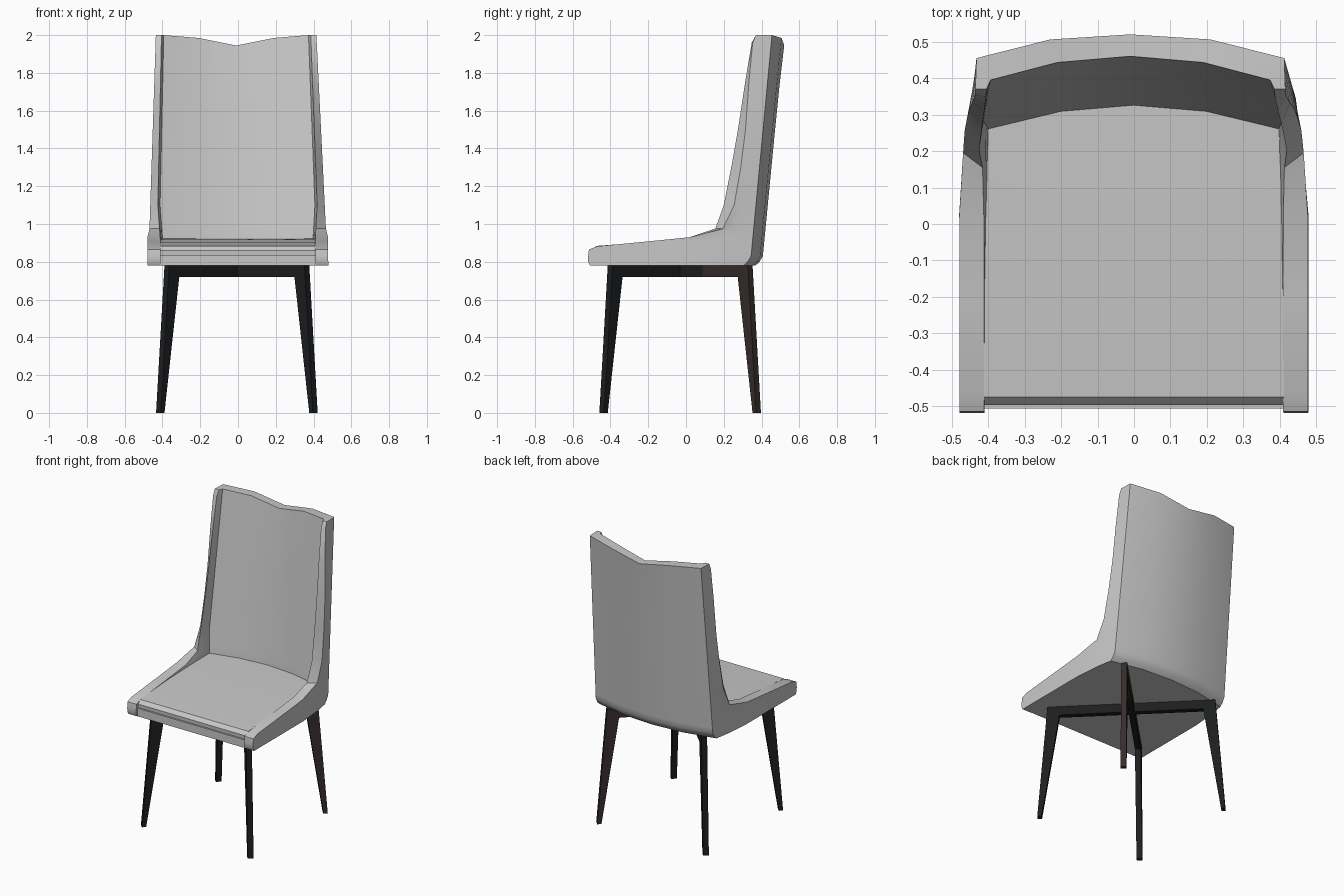
import bpy, bmesh, math

if "Cube" in bpy.data.objects:
    bpy.data.objects.remove(bpy.data.objects["Cube"])


def material(name, rgb):
    m = bpy.data.materials.new(name)
    m.diffuse_color = (*rgb, 1)
    m.use_nodes = True
    m.node_tree.nodes["Principled BSDF"].inputs["Base Color"].default_value = m.diffuse_color
    return m


GREY = material("light_grey_upholstery", (0.58, 0.58, 0.58))
BLACK = material("black_metal", (0.012, 0.013, 0.014))
BROWN = material("dark_brown_metal", (0.036, 0.027, 0.025))


def lerp(a, b, t):
    return a + (b - a) * t


def mix(p, q, t):
    return (lerp(p[0], q[0], t), lerp(p[1], q[1], t))


def loft(name, rings, mats, strip_cap=False, smooth=35, rule=None):
    """Join closed rings of equal length and cap both ends."""
    bm = bmesh.new()
    vs = [[bm.verts.new(p) for p in r] for r in rings]
    n = len(rings[0])
    for a, b in zip(vs, vs[1:]):
        for i in range(n):
            j = (i + 1) % n
            bm.faces.new((a[i], a[j], b[j], b[i]))
    for r in (vs[0], vs[-1]):
        if strip_cap:          # C-shaped ring: quads across its thickness
            for i in range(n // 2 - 1):
                bm.faces.new((r[i], r[i + 1], r[n - 2 - i], r[n - 1 - i]))
        else:
            bm.faces.new(r)
    bmesh.ops.recalc_face_normals(bm, faces=bm.faces)
    if rule:
        for f in bm.faces:
            f.material_index = rule(f.calc_center_median())
    me = bpy.data.meshes.new(name)
    bm.to_mesh(me)
    bm.free()
    ob = bpy.data.objects.new(name, me)
    bpy.context.collection.objects.link(ob)
    for m in mats:
        me.materials.append(m)
    if smooth:
        bpy.ops.object.select_all(action='DESELECT')
        ob.select_set(True)
        bpy.context.view_layer.objects.active = ob
        bpy.ops.object.shade_smooth_by_angle(angle=math.radians(smooth))
    return ob


# Shell: C-shaped plan at each height; (height, front edge y, outer chamfer)
LEVELS = [(0.78, -0.508, 0), (0.80, -0.518, 0), (0.83, -0.518, 0), (0.865, -0.514, 0),
          (0.882, -0.47, 0), (0.908, -0.2, 0), (0.93, 0.02, 0), (0.975, 0.155, 0.04),
          (1.1, 0.20, 0.055), (1.3, 0.24, 0.05), (1.5, 0.275, 0.04), (1.75, 0.313, 0.02),
          (1.96, 0.348, 0.005), (2.0, 0.37, 0)]


def inner_half(z, fy):
    t = max(0, (z - 0.92) / 1.08)
    xi = 0.41 + 0.012 * min(1, t / 0.16) - 0.027 * max(0, (t - 0.16) / 0.84)
    yc = lerp(0.26, 0.395, t)
    front, corner = (xi, fy), (xi - 0.012, yc)
    return [front, mix(front, corner, 0.4), mix(front, corner, 0.8), corner,
            (0.2, yc + 0.048), (0, yc + 0.065)]


def outer_half(z, fy):
    t = (z - 0.78) / 1.22
    shift = {0.78: -0.035, 0.80: -0.015}.get(z, 0)
    corner = (lerp(0.445, 0.422, t), lerp(0.34, 0.455, t) + shift)
    if fy < 0.03:
        front, m, n = (0.478, fy), (0.478, 0.03), (0.463, 0.2)
    else:
        front = (lerp(0.467, 0.425, (z - 0.975) / 1.025), fy)
        m, n = mix(front, corner, 0.35), mix(front, corner, 0.7)
    yb = lerp(0.402, 0.52, t) + shift
    return [front, m, n, corner, (0.22, yb - 0.014), (0, yb)]


def mirrored(half):
    return half + [(-x, y) for x, y in half[-2::-1]]


def shell_ring(z, fy, ch):
    plan = mirrored(outer_half(z, fy + ch)) + mirrored(inner_half(z, fy))[::-1]
    ring = []
    for x, y in plan:
        # shallow V dip in the top edge
        dip = 0.055 if abs(x) < 0.01 else 0.015 if abs(x) < 0.3 else 0
        dz = dip * max(0, (z - 1.7) / 0.3)
        ring.append((x - 0.01 * (z - 0.78) / 1.22, y, z - dz))
    return ring


loft("shell", [shell_ring(*l) for l in LEVELS], [GREY], strip_cap=True)

# Seat base closing the underside
base = mirrored(inner_half(0.78, -0.506))
loft("seat_base", [[(x * 1.01, y, z) for x, y in base] for z in (0.78, 0.835)], [GREY])

# Seat cushion: side profile swept across, following the curved back
sections = []
for x, yb in ((-0.411, 0.27), (-0.38, 0.28), (-0.2, 0.32), (0, 0.34),
              (0.2, 0.32), (0.38, 0.28), (0.411, 0.27)):
    prof = [(-0.495, 0.83), (-0.497, 0.86), (-0.475, 0.884), (-0.2, 0.904),
            (0.1, 0.918), (yb, 0.923), (yb, 0.83)]
    sections.append([(x, y, z) for y, z in prof])
loft("seat_cushion", sections, [GREY])

# Legs: four tapered arms meeting in a diagonal cross under the seat
STATIONS = [((0, 0.72), (0, 0.78)), ((0.185, 0.72), (0.185, 0.78)),
            ((0.449, 0.72), (0.524, 0.781)), ((0.56, 0), (0.587, 0))]
T = 0.018
for name, sx, sy in (("front_left_leg", -1, -1), ("front_right_leg", 1, -1),
                     ("back_left_leg", -1, 1), ("back_right_leg", 1, 1)):
    k = math.sqrt(0.5)
    rings = []
    for (s0, z0), (s1, z1) in STATIONS:
        ring = []
        for s, z, w in ((s0, z0, -T), (s1, z1, -T), (s1, z1, T), (s0, z0, T)):
            ring.append(((s * sx - w * sy) * k - 0.006, (s * sy + w * sx) * k - 0.031, z))
        rings.append(ring)
    # the back right arm is brown beyond the centre of the cross
    rule = (lambda c: int(c.y > 0.09)) if name == "back_right_leg" else None
    loft(name, rings, [BLACK, BROWN], smooth=0, rule=rule)
